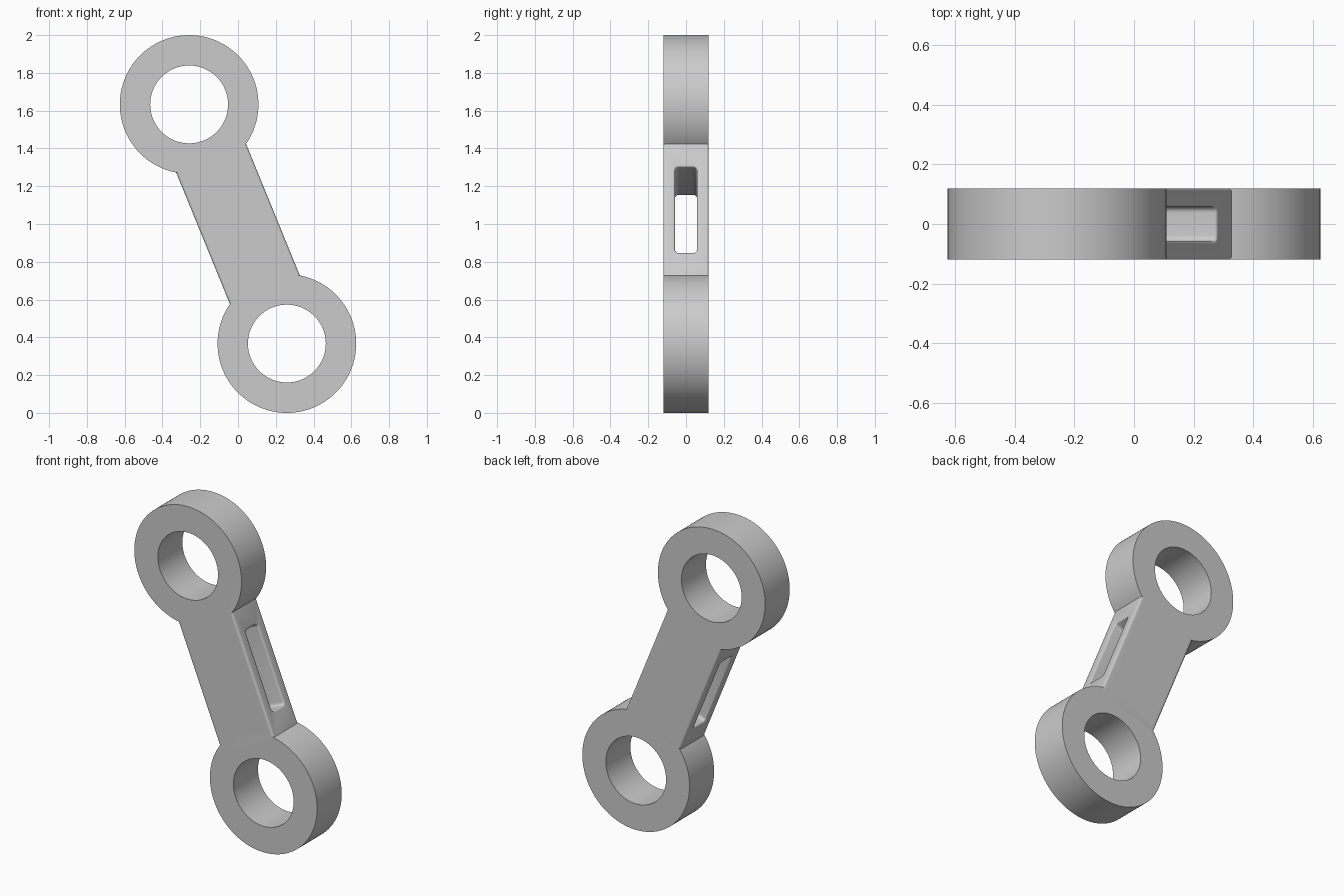
import bpy, bmesh, math
from mathutils import Matrix

if "Cube" in bpy.data.objects:
    bpy.data.objects.remove(bpy.data.objects["Cube"])

HALF_T = 0.12                    # half thickness in y
RING_R, BORE_R = 0.367, 0.206
DX, DZ = 0.2587, 0.633           # ring centre offset from the middle of the link
REACH = math.hypot(DX, DZ)
SEGS = 128


def new_object(name, bm):
    bmesh.ops.recalc_face_normals(bm, faces=bm.faces[:])
    mesh = bpy.data.meshes.new(name)
    bm.to_mesh(mesh)
    bm.free()
    obj = bpy.data.objects.new(name, mesh)
    bpy.context.collection.objects.link(obj)
    return obj


def loft(name, loops):
    """Solid skinned over closed loops of equal length, capped at both ends."""
    bm = bmesh.new()
    rings = [[bm.verts.new(p) for p in loop] for loop in loops]
    for a, b in zip(rings, rings[1:]):
        for i in range(len(a)):
            j = (i + 1) % len(a)
            bm.faces.new((a[i], a[j], b[j], b[i]))
    bm.faces.new(rings[0])
    bm.faces.new(rings[-1])
    return new_object(name, bm)


def disc(name, radius, half, z):
    angles = [2 * math.pi * i / SEGS for i in range(SEGS)]
    return loft(name, [[(radius * math.cos(a), y, z + radius * math.sin(a)) for a in angles]
                       for y in (-half, half)])


def rounded_rect(x, hy, hz, r, n=6):
    pts = []
    for q, (sy, sz) in enumerate([(1, 1), (-1, 1), (-1, -1), (1, -1)]):
        for i in range(n + 1):
            a = math.pi / 2 * (q + i / n)
            pts.append((x, sy * (hy - r) + r * math.cos(a), sz * (hz - r) + r * math.sin(a)))
    return pts


def combine(target, tool, operation):
    mod = target.modifiers.new(operation, 'BOOLEAN')
    mod.operation, mod.object, mod.solver = operation, tool, 'EXACT'
    bpy.context.view_layer.objects.active = target
    bpy.ops.object.modifier_apply(modifier=mod.name)
    bpy.data.objects.remove(tool)


# Connecting bar, upright for now, with softened long edges
bm = bmesh.new()
bmesh.ops.create_cube(bm, size=1, matrix=Matrix.Diagonal((0.4, 2 * HALF_T, 0.84, 1)))
long_edges = [e for e in bm.edges if abs(e.verts[0].co.z - e.verts[1].co.z) > 0.5]
bmesh.ops.bevel(bm, geom=long_edges, offset=0.012, segments=4, profile=0.5, affect='EDGES')
link = new_object("connecting_link", bm)

# Ring ends joined to the bar, then bored
for side in (-1, 1):
    combine(link, disc("ring_end", RING_R, HALF_T, side * REACH), 'UNION')
for side in (-1, 1):
    combine(link, disc("bore_cutter", BORE_R, HALF_T + 0.1, side * REACH), 'DIFFERENCE')

# Slot through the bar, with a rounded rim on both mouths
rim = 0.01
mouth = [(0.2 - rim + rim * math.sin(a), rim * (1 - math.cos(a)))
         for a in (math.pi / 2 * i / 4 for i in range(5))]
mouth.append((0.22, rim))
stations = [(-x, g) for x, g in reversed(mouth)] + mouth
slot = loft("slot_cutter", [rounded_rect(x, 0.058 + g, 0.245 + g, 0.02 + g) for x, g in stations])
combine(link, slot, 'DIFFERENCE')

# Lean the link and stand it on the ground
link.data.transform(Matrix.Translation((0, 0, 1)) @ Matrix.Rotation(-math.atan2(DX, DZ), 4, 'Y'))
bpy.ops.object.select_all(action='DESELECT')
link.select_set(True)
bpy.context.view_layer.objects.active = link
bpy.ops.object.shade_smooth_by_angle(angle=math.radians(30))
